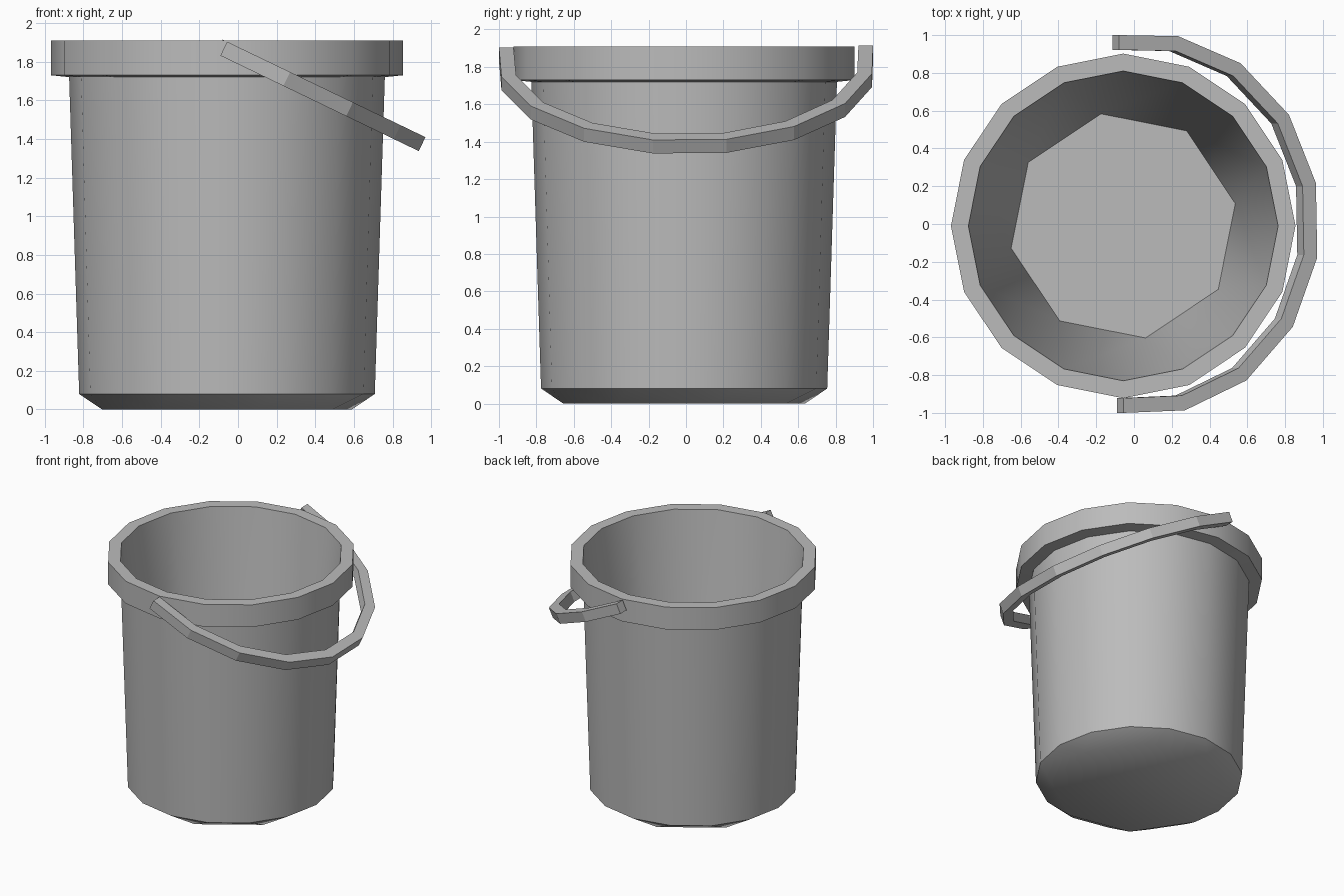
import bpy, bmesh
from math import sin, cos, radians, tau
from mathutils import Vector

if "Cube" in bpy.data.objects:
    bpy.data.objects.remove(bpy.data.objects["Cube"])

grey = bpy.data.materials.new("bucket grey")
grey.use_nodes = True
GREY = (0.5, 0.5, 0.5, 1)
grey.diffuse_color = GREY
grey.node_tree.nodes["Principled BSDF"].inputs["Base Color"].default_value = GREY


def finish(bm, name, location=(0, 0, 0), smooth=None):
    bmesh.ops.recalc_face_normals(bm, faces=bm.faces)
    mesh = bpy.data.meshes.new(name)
    bm.to_mesh(mesh)
    bm.free()
    mesh.materials.append(grey)
    obj = bpy.data.objects.new(name, mesh)
    obj.location = location
    bpy.context.collection.objects.link(obj)
    if smooth:
        bpy.ops.object.select_all(action='DESELECT')
        obj.select_set(True)
        bpy.context.view_layer.objects.active = obj
        bpy.ops.object.shade_smooth_by_angle(angle=radians(smooth))
    return obj


def ring(bm, radius, z, sides, turn=0):
    angles = [turn + tau * i / sides for i in range(sides)]
    return [bm.verts.new((radius * cos(a), radius * sin(a), z)) for a in angles]


def bridge(bm, a, b):
    n = len(a)
    for i in range(n):
        j = (i + 1) % n
        bm.faces.new((a[i], a[j], b[j], b[i]))


def fan_to_half(bm, full, half):
    # join a ring to one with half as many corners, and close the half ring
    n = len(half)
    for i in range(n):
        a, b, c = full[2 * i], full[2 * i + 1], full[(2 * i + 2) % (2 * n)]
        bm.faces.new((a, b, half[i]))
        bm.faces.new((b, c, half[(i + 1) % n], half[i]))
    bm.faces.new(half)


# Bucket body: outer wall, overhanging rim and tapered inside
SIDES = 16
bm = bmesh.new()
profile = [(0.765, 0.08), (0.817, 1.72), (0.912, 1.73), (0.912, 1.91), (0.82, 1.91)]
rings = [ring(bm, r, z, SIDES) for r, z in profile]
for low, high in zip(rings, rings[1:]):
    bridge(bm, low, high)
half_step = tau / SIDES / 2
fan_to_half(bm, rings[0], ring(bm, 0.658, 0, SIDES // 2, half_step))
fan_to_half(bm, rings[-1], ring(bm, 0.605, 0.06, SIDES // 2, half_step))
finish(bm, "bucket_body", (-0.057, -0.01, 0), 40)

# Handle: square bar bent into a half circle, lying in a tilted plane
tilt = radians(25.7)
along = Vector((cos(tilt), 0, -sin(tilt)))
down = Vector((-sin(tilt), 0, -cos(tilt))) * 0.08
pivot = Vector((-0.07, 0, 1.91))


def arc(radius, end_y):
    angles = [radians(-77.6 + 22.5 * k) for k in range(8)]
    bend = [(0.16 + radius * cos(a), radius * sin(a)) for a in angles]
    return [(0.015, -end_y)] + bend + [(-0.01, end_y)]


bm = bmesh.new()
sections = []
for outer, inner in zip(arc(1.01, 1.0), arc(0.93, 0.922)):
    corners = [pivot + along * s + Vector((0, y, 0)) for s, y in (outer, inner)]
    corners += [corners[1] + down, corners[0] + down]
    sections.append([bm.verts.new(c) for c in corners])
for a, b in zip(sections, sections[1:]):
    bridge(bm, a, b)
bm.faces.new(sections[0])
bm.faces.new(sections[-1])
finish(bm, "handle")
